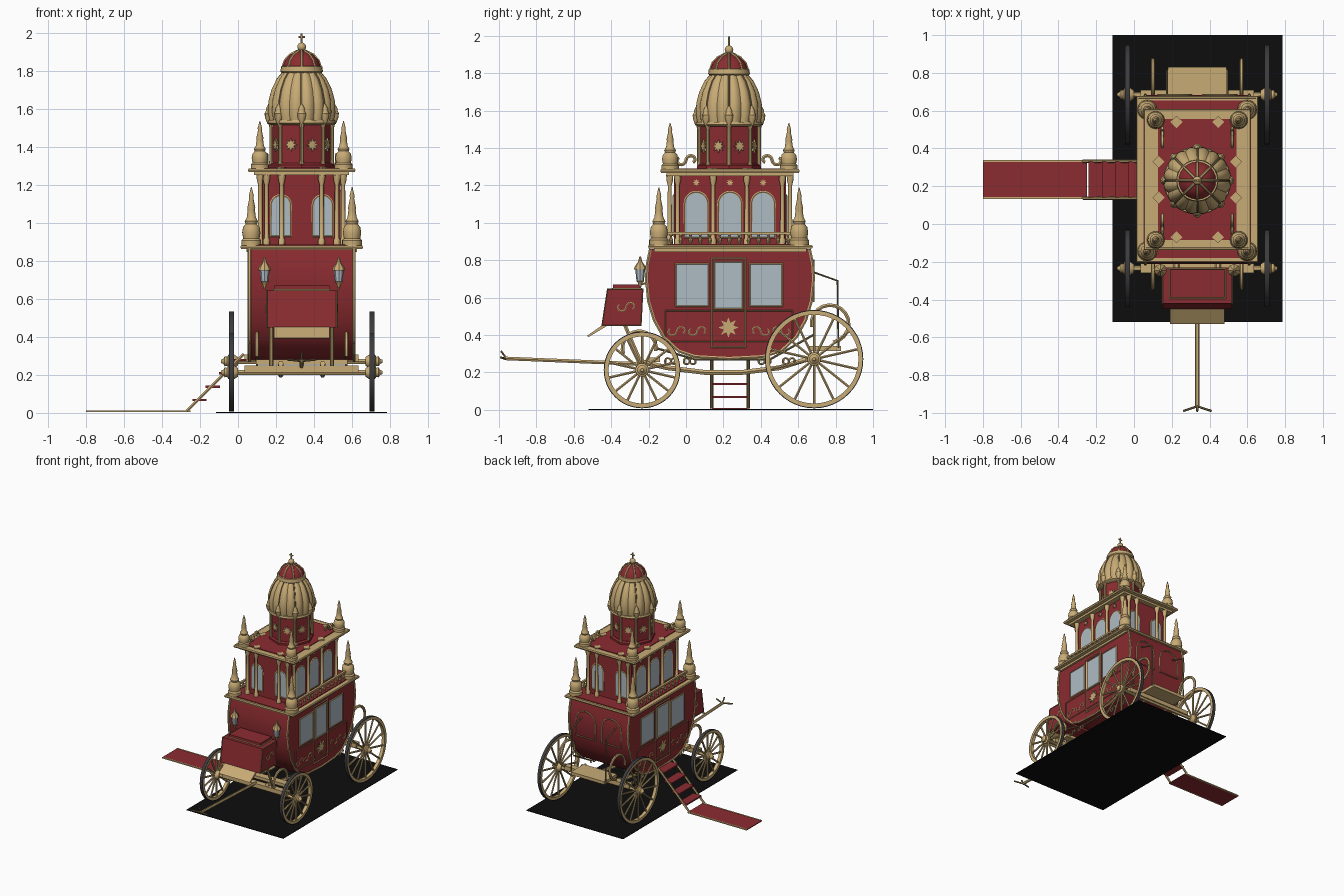
import bpy, bmesh, math
from math import sin, cos, pi, radians
from mathutils import Vector

if "Cube" in bpy.data.objects:
    bpy.data.objects.remove(bpy.data.objects["Cube"])

CX, CY = 0.335, 0.23          # coach centre
made = []


def material(name, rgb):
    m = bpy.data.materials.new(name)
    m.use_nodes = True
    m.diffuse_color = (*rgb, 1)
    m.node_tree.nodes["Principled BSDF"].inputs["Base Color"].default_value = (*rgb, 1)
    return m


RED = material("crimson paint", (0.26, 0.025, 0.03))
GOLD = material("pale gold", (0.58, 0.41, 0.18))
BRONZE = material("aged bronze", (0.24, 0.18, 0.08))
GLASS = material("window glass", (0.43, 0.5, 0.55))
TYRE = material("tyre grey", (0.045, 0.045, 0.05))
BLACK = material("black base", (0.004, 0.004, 0.004))


def finish(name, mat, bm):
    bmesh.ops.recalc_face_normals(bm, faces=bm.faces)
    me = bpy.data.meshes.new(name)
    bm.to_mesh(me)
    bm.free()
    me.materials.append(mat)
    ob = bpy.data.objects.new(name, me)
    bpy.context.collection.objects.link(ob)
    made.append(ob)


# Placement frames: (u, v, depth) -> world
def side(s, hw): return lambda u, v, d: (CX + s * (hw + d), u, v)
def end(s, y): return lambda u, v, d: (CX + u, y + s * d, v)
def flat(u, v, d): return (u, v, d)
def radial(a, r): return lambda u, v, d: (
    CX + cos(a) * (r + d) - sin(a) * u, CY + sin(a) * (r + d) + cos(a) * u, v)


def solid(name, mat, pts, place, d0, d1):
    bm = bmesh.new()
    a, b = [[bm.verts.new(place(u, v, d)) for u, v in pts] for d in (d0, d1)]
    bm.faces.new(a)
    bm.faces.new(b)
    for i in range(len(pts)):
        j = (i + 1) % len(pts)
        bm.faces.new((a[i], a[j], b[j], b[i]))
    finish(name, mat, bm)


def rect(u0, u1, v0, v1): return [(u0, v0), (u1, v0), (u1, v1), (u0, v1)]


def box(name, mat, x, y, z): solid(name, mat, rect(*x, *y), flat, *z)


def lathe(name, mat, prof, loc, segs=16, axis=0, closed=False, lobes=0):
    """Revolve (radius, height) about z, or about x when axis is +1 / -1."""
    bm = bmesh.new()
    rows = []
    for r, h in prof:
        row = []
        for i in range(segs):
            a = 2 * pi * i / segs
            q = r * (0.93 + 0.07 * abs(sin(lobes * a / 2))) if lobes else r
            p = (axis * h, q * cos(a), q * sin(a)) if axis else (q * cos(a), q * sin(a), h)
            row.append(bm.verts.new(Vector(loc) + Vector(p)))
        rows.append(row)
    pairs = list(zip(rows, rows[1:])) + ([(rows[-1], rows[0])] if closed else [])
    for a, b in pairs:
        for i in range(segs):
            j = (i + 1) % segs
            bm.faces.new((a[i], a[j], b[j], b[i]))
    if not closed:
        bm.faces.new(rows[0])
        bm.faces.new(rows[-1])
    finish(name, mat, bm)


def tube(name, mat, pts, r, cyclic=False):
    cu = bpy.data.curves.new(name, "CURVE")
    cu.dimensions, cu.bevel_depth, cu.bevel_resolution = "3D", r, 1
    cu.use_fill_caps = True
    sp = cu.splines.new("POLY")
    sp.points.add(len(pts) - 1)
    for p, co in zip(sp.points, pts):
        p.co = (*co, 1)
    sp.use_cyclic_u = cyclic
    tmp = bpy.data.objects.new(name + " path", cu)
    bpy.context.collection.objects.link(tmp)
    me = bpy.data.meshes.new_from_object(tmp.evaluated_get(bpy.context.evaluated_depsgraph_get()))
    bpy.data.objects.remove(tmp)
    me.materials.clear()
    me.materials.append(mat)
    ob = bpy.data.objects.new(name, me)
    bpy.context.collection.objects.link(ob)
    made.append(ob)


def outline(name, mat, pts, place, r=0.006):
    tube(name, mat, [place(u, v, 0) for u, v in pts], r, True)


def arc(u, v, r, a0, a1, n=14):
    return [(u + r * cos(radians(a0 + (a1 - a0) * i / n)),
             v + r * sin(radians(a0 + (a1 - a0) * i / n))) for i in range(n + 1)]


def arch(u, w, v0, v1):
    return [(u - w, v0), (u + w, v0)] + arc(u, v1 - w, w, 0, 180, 10)


def window(name, pts, place):
    solid(name + "_glass", GLASS, pts, place, 0, 0.004)
    outline(name + "_frame", GOLD, pts, place, 0.007)


def star(name, place, u, v, r):
    pts = [(u + r * k * cos(a), v + r * k * sin(a)) for a, k in
           ((pi * i / 8, 0.5 if i % 2 else 1) for i in range(16))]
    solid(name, GOLD, pts, place, 0, 0.008)


def scroll(name, mat, place, u, v, size, flip=1, r=0.005):
    pts = []
    for i in range(25):            # two opposed curls joined as an S
        t = i / 12 - 1
        a, q = t * 4.2, size * 0.5 * (1 - 0.55 * abs(t))
        c = 1 if t > 0 else -1
        pts.append((u + flip * (c * size * 0.5 - c * q * cos(a)), v + q * sin(a)))
    tube(name, mat, [place(p, q, 0) for p, q in pts], r)


# Base, carpet and steps
box("base_plate", BLACK, (-0.115, 0.785), (-0.52, 1), (0, 0.004))
box("carpet", RED, (-0.8, -0.25), (0.14, 0.33), (0.004, 0.011))
for y in (0.137, 0.333):
    box("carpet_border", GOLD, (-0.8, -0.25), (y - 0.005, y + 0.005), (0.004, 0.013))
    tube("step_stringer", GOLD, [(-0.27, y, 0.01), (0.03, y, 0.31)], 0.009)
for i in range(4):
    x = -0.2 + 0.07 * i
    box("step", RED, (x - 0.04, x + 0.035), (0.14, 0.33), (0.062 + 0.07 * i, 0.074 + 0.07 * i))

# Lower body
half = 0.275
shell = [(-0.19, 0.86), (-0.207, 0.78), (-0.212, 0.7), (-0.2, 0.58), (-0.17, 0.48), (-0.12, 0.39),
         (-0.04, 0.315), (0.05, 0.285), (0.23, 0.275), (0.41, 0.285), (0.51, 0.315), (0.59, 0.39),
         (0.64, 0.48), (0.67, 0.58), (0.682, 0.7), (0.677, 0.78), (0.66, 0.86)]
solid("carriage_body", RED, shell, side(1, 0), -half, half)
for s in (-1, 1):
    pl = side(s, half)
    tube("body_edge_trim", GOLD, [pl(u, v, 0) for u, v in shell], 0.009)
    window("front_window", rect(-0.055, 0.12, 0.555, 0.78), pl)
    window("rear_window", rect(0.34, 0.515, 0.555, 0.78), pl)
    window("door_window", rect(0.152, 0.302, 0.54, 0.79), pl)
    outline("door_frame", GOLD, rect(0.138, 0.317, 0.335, 0.81), pl)
    outline("side_panel_trim", BRONZE, rect(-0.11, 0.57, 0.365, 0.53), pl, 0.005)
    star("door_star", pl, 0.227, 0.44, 0.055)
    for u in (-0.05, 0.06, 0.4, 0.51):
        scroll("side_scroll", GOLD, pl, u, 0.42, 0.055, 1 if u < 0.2 else -1)
    outline("rear_panel_trim", GOLD, arch(s * 0.12, 0.09, 0.58, 0.8), end(1, 0.683), 0.005)
    # lantern
    at = (CX + s * 0.195, -0.245, 0)
    lathe("lantern_base", GOLD, [(0.004, 0.65), (0.012, 0.68), (0.022, 0.69)], at, 8)
    lathe("lantern_glass", GLASS, [(0.02, 0.69), (0.026, 0.75)], at, 8)
    lathe("lantern_cap", GOLD, [(0.034, 0.75), (0.03, 0.765), (0.012, 0.79), (0.004, 0.82)], at, 8)
    tube("lantern_bracket", GOLD, [(at[0], -0.2, 0.68), (at[0], -0.245, 0.67)], 0.006)


def cornice(name, hx, y0, y1, z, inset, ins_y):
    box(name + "_moulding", GOLD, (CX - hx + 0.025, CX + hx - 0.025), (y0 + 0.025, y1 - 0.025), (z - 0.035, z - 0.015))
    box(name, GOLD, (CX - hx, CX + hx), (y0, y1), (z - 0.018, z))
    box(name + "_roof", RED, (CX - inset, CX + inset), (y0 + ins_y, y1 - ins_y), (z, z + 0.006))
    outline(name + "_bead", GOLD, rect(CX - hx, CX + hx, y0, y1),
            lambda u, v, d: (u, v, z - 0.008), 0.011)


cornice("lower_cornice", 0.315, -0.195, 0.67, 0.88, 0.285, 0.015)
cornice("upper_cornice", 0.275, -0.13, 0.6, 1.285, 0.208, 0.045)

# Corner pinnacles
spire = [(0.052, 0), (0.052, 0.03), (0.043, 0.04), (0.048, 0.07), (0.043, 0.1), (0.03, 0.115),
         (0.035, 0.13), (0.024, 0.15), (0.019, 0.19), (0.021, 0.2), (0.011, 0.25), (0.013, 0.265), (0.002, 0.31)]
for s in (-1, 1):
    for y in (-0.145, 0.605):
        lathe("lower_pinnacle", GOLD, spire, (CX + s * 0.265, y, 0.878), 20)
    for y in (-0.085, 0.55):
        lathe("upper_pinnacle", GOLD, [(r * 0.9, h * 0.81) for r, h in spire], (CX + s * 0.22, y, 1.283), 20)

# Upper storey with arched windows, columns and balcony rails
box("upper_storey", RED, (CX - 0.205, CX + 0.205), (-0.065, 0.535), (0.88, 1.255))
post = [(0.018, 0.88), (0.018, 0.91), (0.012, 0.92), (0.011, 1.2), (0.018, 1.225), (0.02, 1.255)]
baluster = [(0.011, 0.88), (0.006, 0.89), (0.012, 0.905), (0.005, 0.925), (0.009, 0.937)]
for s in (-1, 1):
    pl = side(s, 0.205)
    for u in (0.055, 0.235, 0.412):
        window("upper_side_window", arch(u, 0.062, 0.92, 1.165), pl)
        star("upper_star", pl, u, 1.215, 0.02)
    for y in (-0.045, 0.145, 0.325, 0.515):
        lathe("side_column", GOLD, post, (CX + s * 0.218, y, 0), 10)
    for y, f in ((-0.065, -1), (0.535, 1)):
        window("upper_end_window", arch(s * 0.11, 0.052, 0.93, 1.145), end(f, y))
        for x in (0.105, 0.185):
            lathe("end_column", GOLD, post, (CX + s * x, y + f * 0.022, 0), 10)
    box("balcony_rail", GOLD, (CX + s * 0.268 - 0.009, CX + s * 0.268 + 0.009), (-0.12, 0.58), (0.937, 0.951))
    for i in range(13):
        lathe("baluster", GOLD, baluster, (CX + s * 0.268, -0.08 + i * 0.052, 0), 8)
    # roof ornaments
    for y in (0.0, 0.46):
        scroll("roof_scroll", GOLD, side(s, 0.185), y, 1.335, 0.06, 1 if y < 0.2 else -1, 0.01)
    for x, y in ((0.11, -0.07), (0.11, 0.54), (0.205, 0.14), (0.205, 0.33)):
        solid("roof_diamond", GOLD, arc(CX + s * x, y, 0.032, 0, 270, 3), flat, 1.285, 1.294)

# Drum, dome and crown
top = (CX, CY, 0)
lathe("drum_base", RED, [(0.172, 1.285), (0.172, 1.305), (0.16, 1.315)], top, 8)
lathe("drum", RED, [(0.155, 1.3), (0.155, 1.53)], top, 8)
lathe("dome_rim", GOLD, [(0.165, 1.515), (0.18, 1.525), (0.176, 1.54)], top, 32)
dome = [(0.17, 1.53), (0.18, 1.58), (0.178, 1.64), (0.162, 1.7), (0.135, 1.755), (0.1, 1.795)]
lathe("dome", GOLD, dome, top, 96, lobes=16)
lathe("crown_ring", GOLD, [(0.1, 1.785), (0.112, 1.795), (0.108, 1.822), (0.09, 1.826)], top, 24)
cap = [(0.1, 1.82), (0.088, 1.855), (0.06, 1.885), (0.02, 1.905)]
lathe("crown_cap", RED, cap, top, 24)
urn = [(0.008, 1.52), (0.02, 1.55), (0.024, 1.575), (0.016, 1.59), (0.017, 1.6), (0.003, 1.625)]
for i in range(8):
    a = i * pi / 4
    pl = radial(a, 0)
    lathe("drum_column", GOLD, [(0.012, 1.31), (0.01, 1.33), (0.01, 1.5), (0.015, 1.52)], pl(0, 0, 0.16), 8)
    lathe("dome_urn", GOLD, urn, pl(0, 0, 0.172), 10)
    tube("dome_rib", BRONZE, [pl(0, z, r * 0.94) for r, z in dome[1:]], 0.006)
    tube("crown_rib", GOLD, [pl(0, z, r) for r, z in cap], 0.007)
    star("drum_star", radial(a + pi / 8, 0.155 * cos(pi / 8)), 0, 1.41, 0.036)
lathe("finial_ball", GOLD, [(r, 1.925 + h) for r, h in arc(0, 0, 0.023, -85, 85, 8)], top, 16)
tube("finial_cross", GOLD, [(CX, CY, 1.94), (CX, CY, 1.995)], 0.005)
tube("finial_cross_arm", GOLD, [(CX - 0.017, CY, 1.977), (CX + 0.017, CY, 1.977)], 0.005)

# Wheels and axles
for y, r in ((-0.235, 0.205), (0.685, 0.263)):
    z = r + 0.008
    tube("axle", GOLD, [(-0.04, y, z), (0.71, y, z)], 0.015)
    box("axle_beam", GOLD, (CX - 0.3, CX + 0.3), (y - 0.025, y + 0.025), (z, z + 0.035))
    for s in (-1, 1):
        c = (CX + s * 0.37, y, z)
        lathe("tyre", TYRE, rect(r - 0.006, r, -0.013, 0.013), c, 48, s, True)
        lathe("wheel_rim", GOLD, rect(r - 0.026, r - 0.005, -0.0135, 0.0135), c, 48, s, True)
        lathe("wheel_hub", GOLD, [(0.022, -0.035), (0.036, -0.015), (0.036, 0.015), (0.024, 0.022),
                                  (0.026, 0.035), (0.014, 0.042), (0.008, 0.055)], c, 16, s)
        for i in range(14):
            a = 2 * pi * (i + 0.5) / 14
            tube("spoke", GOLD, [(c[0], y + q * cos(a), z + q * sin(a)) for q in (0.03, r - 0.02)], 0.0075)

# Undercarriage, springs and straps
for s in (-1, 1):
    perch = [(-0.25, 0.26), (-0.1, 0.225), (0.1, 0.2), (0.3, 0.2), (0.5, 0.225), (0.68, 0.28)]
    pl = side(s, 0.11)
    tube("perch_beam", GOLD, [pl(u, v, 0) for u, v in perch], 0.015)
    pl = side(s, 0.235)
    tube("rear_spring", GOLD, [pl(u, v, 0) for u, v in arc(0.77, 0.46, 0.1, -80, 190)], 0.011)
    tube("front_spring", GOLD, [pl(u, v, 0) for u, v in arc(-0.25, 0.33, 0.09, -10, 200)], 0.011)
    tube("body_strap", BRONZE, [pl(-0.16, 0.33, 0), pl(0.05, 0.27, 0), pl(0.45, 0.27, 0), pl(0.68, 0.4, 0)], 0.007)
    for u in (-0.08, 0.02, 0.42, 0.55):
        scroll("undercarriage_scroll", GOLD, pl, u, 0.26, 0.04, s, 0.006)
    pl = side(s, 0.16)
    tube("footman_handrail", BRONZE, [pl(0.67, 0.74, 0), pl(0.81, 0.69, 0), pl(0.815, 0.33, 0)], 0.006)
    tube("seat_support", GOLD, [pl(-0.24, 0.25, 0), pl(-0.33, 0.46, 0)], 0.011)
box("rear_platform", GOLD, (CX - 0.155, CX + 0.155), (0.66, 0.83), (0.315, 0.34))
box("front_crossbar", GOLD, (CX - 0.24, CX + 0.24), (-0.2, -0.14), (0.255, 0.28))

# Driver's box and footboard
solid("driver_box", RED, [(-0.45, 0.45), (-0.24, 0.45), (-0.23, 0.645), (-0.42, 0.645)], side(1, 0), -0.185, 0.185)
box("driver_cushion", RED, (CX - 0.145, CX + 0.145), (-0.39, -0.24), (0.645, 0.67))
outline("cushion_trim", GOLD, rect(CX - 0.148, CX + 0.148, -0.393, -0.237), lambda u, v, d: (u, v, 0.648), 0.004)
solid("footboard", GOLD, [(-0.53, 0.395), (-0.52, 0.39), (-0.42, 0.45), (-0.44, 0.458)], side(1, 0), -0.145, 0.145)
for s in (-1, 1):
    scroll("driver_box_scroll", GOLD, side(s, 0.185), -0.32, 0.55, 0.055)
    outline("driver_box_trim", BRONZE, [(-0.45, 0.45), (-0.24, 0.45), (-0.23, 0.645), (-0.42, 0.645)], side(s, 0.185), 0.004)

# Draw pole
tube("draw_pole", GOLD, [(CX, -0.24, 0.245), (CX, -0.97, 0.275)], 0.011)
tube("pole_tip", BRONZE, [(CX - 0.075, -0.99, 0.28), (CX, -0.965, 0.272), (CX + 0.075, -0.99, 0.28)], 0.006)
tube("pole_hook", BRONZE, [(CX, -0.96, 0.275), (CX, -0.99, 0.315)], 0.006)

for ob in bpy.context.selected_objects:
    ob.select_set(False)
for ob in made:
    ob.select_set(True)
bpy.context.view_layer.objects.active = made[0]
bpy.ops.object.shade_smooth_by_angle(angle=radians(35))
